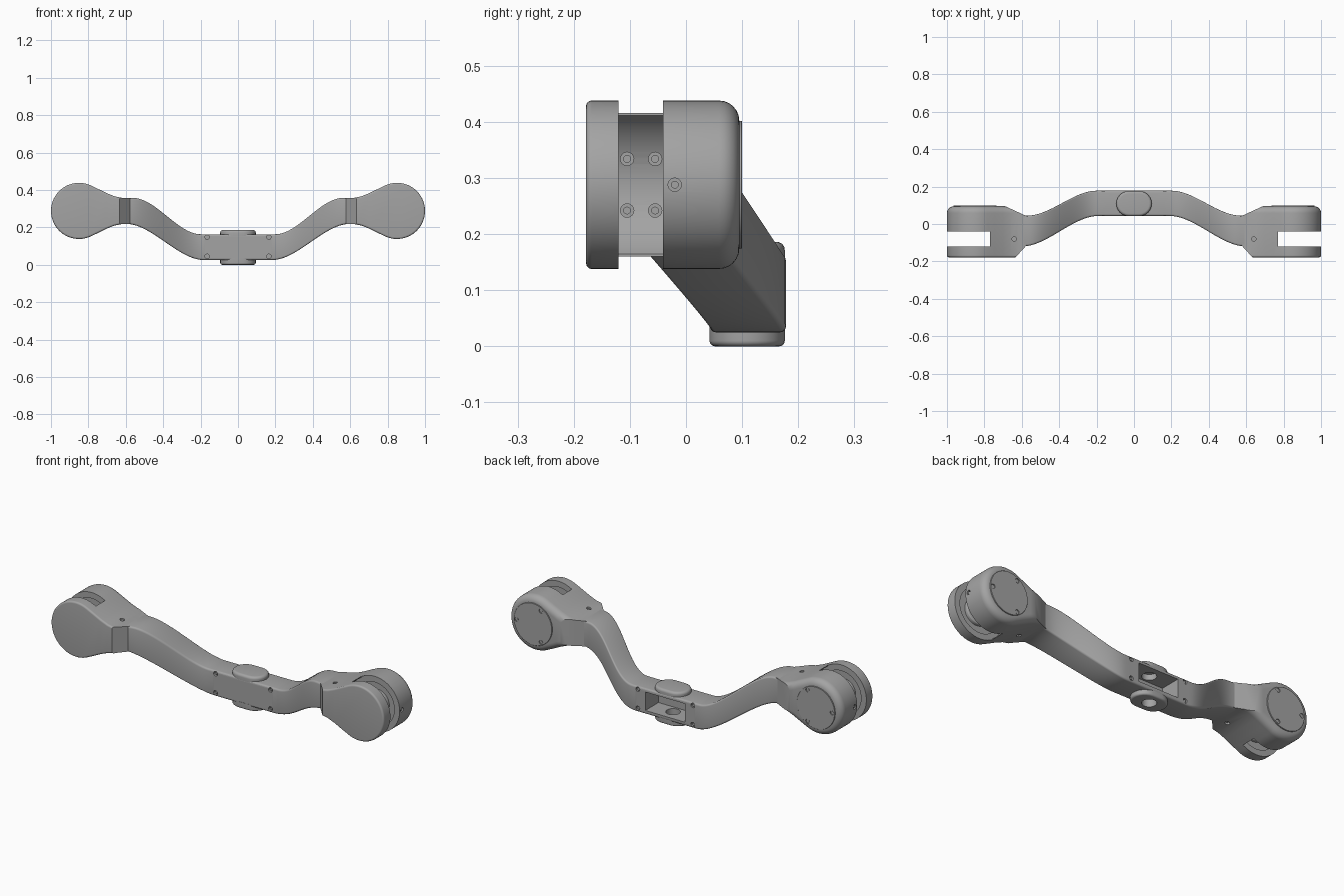
import bpy, bmesh
from math import sin, cos, pi, radians, sqrt, atan2
from mathutils import Vector

if "Cube" in bpy.data.objects:
    bpy.data.objects.remove(bpy.data.objects["Cube"])

grey = bpy.data.materials.new("satin grey")
grey.use_nodes = True
grey.diffuse_color = (0.37, 0.37, 0.37, 1)
grey.node_tree.nodes["Principled BSDF"].inputs["Base Color"].default_value = (0.37, 0.37, 0.37, 1)

AXES = {"x": lambda u, v, p: (p, u, v), "y": lambda u, v, p: (u, p, v), "z": lambda u, v, p: (u, v, p)}


def inset(outline, d):
    """Move a counter-clockwise outline inwards by d."""
    result = []
    n = len(outline)
    for i in range(n):
        a, b, c = (Vector(outline[(i + k) % n]) for k in (-1, 0, 1))
        e, f = (b - a).normalized(), (c - b).normalized()
        n1, n2 = Vector((-e.y, e.x)), Vector((-f.y, f.x))
        result.append(b + (n1 + n2) * (d / (1 + n1.dot(n2))))
    return result


def skin(bm, loops):
    """Join a row of closed loops into a capped solid."""
    rings = [[bm.verts.new(p) for p in loop] for loop in loops]
    for r, s in zip(rings, rings[1:]):
        for i in range(len(r)):
            j = (i + 1) % len(r)
            bm.faces.new((r[i], r[j], s[j], s[i]))
    bm.faces.new(rings[0])
    bm.faces.new(rings[-1])


def loft(bm, outline, axis, levels):
    skin(bm, [[AXES[axis](u, v, p) for u, v in inset(outline, d)] for p, d in levels])


def rounded(lo, hi, r_lo, r_hi, steps=6):
    """Levels for a solid with rounded rims, running from lo to hi."""
    t = [i * pi / 2 / steps for i in range(steps + 1)]
    low = [(lo + r_lo * (1 - sin(a)), r_lo * (1 - cos(a))) for a in reversed(t)] if r_lo else [(lo, 0)]
    high = [(hi - r_hi * (1 - sin(a)), r_hi * (1 - cos(a))) for a in t] if r_hi else [(hi, 0)]
    return low + high


def circle(u, v, r, n=48):
    return [(u + r * cos(2 * pi * i / n), v + r * sin(2 * pi * i / n)) for i in range(n)]


def box(u0, u1, v0, v1):
    return [(u0, v0), (u1, v0), (u1, v1), (u0, v1)]


def finish(name, bm):
    bmesh.ops.recalc_face_normals(bm, faces=bm.faces)
    mesh = bpy.data.meshes.new(name)
    bm.to_mesh(mesh)
    bm.free()
    obj = bpy.data.objects.new(name, mesh)
    bpy.context.collection.objects.link(obj)
    mesh.materials.append(grey)
    return obj


def solid(name, *parts):
    bm = bmesh.new()
    for outline, axis, levels in parts:
        loft(bm, outline, axis, levels)
    return finish(name, bm)


def cut(obj, cutter):
    mod = obj.modifiers.new(cutter.name, "BOOLEAN")
    mod.operation, mod.solver, mod.object = "DIFFERENCE", "EXACT", cutter
    cutter.hide_render = True
    cutter.hide_set(True)


def smooth(obj, mirror=False):
    """Apply the modifiers, mirror if wanted and shade smooth with sharp creases."""
    if mirror:
        obj.modifiers.new("mirror", "MIRROR")
    bpy.ops.object.select_all(action="DESELECT")
    obj.select_set(True)
    bpy.context.view_layer.objects.active = obj
    for mod in list(obj.modifiers):
        bpy.ops.object.modifier_apply(modifier=mod.name)
    bpy.ops.object.shade_smooth_by_angle(angle=radians(32))


def screws(name, target, spots):
    """Counterbore the target at each spot (axis, u, v, surface, outward sign) and seat a screw."""
    bores, heads = [], []
    for axis, u, v, p, s in spots:
        bores.append((circle(u, v, 0.012, 16), axis, [(p - 0.012, 0), (p + 0.012, 0)]))
        heads.append((circle(u, v, 0.007, 12), axis, [(p - s * 0.016, 0), (p - s * 0.004, 0)]))
    cut(target, solid(name + "_bores", *bores))
    return solid(name, *heads)


def ease(x, x0, x1, a, b):
    t = min(max((x - x0) / (x1 - x0), 0), 1)
    return a + (b - a) * t * t * (3 - 2 * t)


# Arm: one rounded rectangular section swept in a double bend
def arm_section(x, r=0.01):
    a = abs(x)
    y0, y1 = ease(a, 0.19, 0.60, 0.043, -0.12), ease(a, 0.20, 0.57, 0.178, 0.045)
    z0, z1 = ease(a, 0.18, 0.60, 0.025, 0.219), ease(a, 0.20, 0.56, 0.163, 0.357)
    corners = [(y0, z0, 1, 1, 180), (y1, z0, -1, 1, 270), (y1, z1, -1, -1, 0), (y0, z1, 1, -1, 90)]
    return [(x, y + sy * r + r * cos(radians(q + k * 22.5)), z + sz * r + r * sin(radians(q + k * 22.5)))
            for y, z, sy, sz, q in corners for k in range(5)]


bm = bmesh.new()
half = [0.18 + 0.42 * i / 28 for i in range(29)]
skin(bm, [arm_section(x) for x in [-x for x in reversed(half)] + half])
arm = finish("arm", bm)

# Open pocket at the back of the arm, with holes up and down
cut(arm, solid("pocket_cutter", (box(-0.12, 0.12, 0.045, 0.145), "y", [(0.065, 0), (0.25, 0)])))
hole = solid("hole_cutter", (circle(0, 0.111, 0.036), "z", [(-0.05, 0), (0.176, 0)]))
cut(arm, hole)
arm_screws = screws("arm_screws", arm, [("y", sx * 0.165, z, p, s) for sx in (-1, 1)
                    for z in (0.045, 0.148) for p, s in ((0.043, -1), (0.178, 1))])

# Oval pads above and below the middle
R = 0.067
oval = [(sx * 0.028 + R * cos(q + k * pi / 12), 0.109 + R * sin(q + k * pi / 12))
        for sx, q in ((1, -pi / 2), (-1, pi / 2)) for k in range(13)]
top_pad = solid("top_pad", (oval, "z", rounded(0.155, 0.186, 0, 0.014)))
bottom_pad = solid("bottom_pad", (oval, "z", rounded(0, 0.035, 0.01, 0)))
cut(top_pad, hole)
cut(bottom_pad, hole)

# Paddle-shaped head
CX, CZ = 0.85, 0.288
neck = [(0.745, 0.116), (0.70, 0.094), (0.66, 0.078), (0.62, 0.07), (0.56, 0.068)]
paddle = [(CX + 0.15 * cos(radians(a)), CZ + 0.15 * sin(radians(a))) for a in range(-115, 116, 5)]
paddle += [(x, CZ + h) for x, h in neck] + [(x, CZ - h) for x, h in reversed(neck)]
bm = bmesh.new()
loft(bm, paddle, "y", rounded(-0.178, 0.095, 0.01, 0.036))
for point, normal in (((0.58, -0.12, 0), (-1, -0.92, 0)), ((0.58, 0.045, 0), (-0.46, 1, 0))):
    cuts = bmesh.ops.bisect_plane(bm, geom=bm.verts[:] + bm.edges[:] + bm.faces[:], plane_co=point,
                                  plane_no=normal, clear_outer=True)["geom_cut"]
    bmesh.ops.holes_fill(bm, edges=[e for e in cuts if isinstance(e, bmesh.types.BMEdge)], sides=0)
head = finish("head", bm)

# Slot open to the outside with a hollow curved end wall
WR, WX = 0.147, 0.77
a0 = atan2(sqrt(WR ** 2 - (CX - WX) ** 2), WX - CX)
wall = [(CX + WR * cos(a), CZ + WR * sin(a)) for a in [a0 + (2 * pi - 2 * a0) * i / 24 for i in range(25)]]
slot = wall + [(WX, 0.05), (1.1, 0.05), (1.1, 0.52), (WX, 0.52)]
cut(head, solid("slot_cutter", (slot, "y", [(-0.12, 0), (-0.041, 0)])))

# Ring-shaped recesses in both faces of the slot
for label, y0, y1 in (("front", -0.142, -0.11), ("back", -0.05, -0.015)):
    cut(head, solid(label + "_recess_cutter", (circle(CX, CZ, 0.118), "y", [(y0, 0), (y1, 0)])))
hubs = solid("hubs", (circle(CX, CZ, 0.07), "y", rounded(-0.15, -0.124, 0, 0.006, 3)),
             (circle(CX, CZ, 0.07), "y", rounded(-0.037, -0.01, 0.006, 0, 3)))

# Round back cover and the head screws
cover = solid("back_cover", (circle(CX, CZ, 0.114), "y", [(0.085, 0), (0.099, 0), (0.1, 0.001)]))
cover_screws = screws("cover_screws", cover, [("y", CX + 0.098 * cos(radians(a)), CZ + 0.098 * sin(radians(a)),
                                               0.1, 1) for a in (0, 120, 240)])
head_screws = screws("head_screws", head,
                     [("x", y, CZ + h, 0.71, 1) for y in (-0.105, -0.055) for h in (-0.046, 0.046)]
                     + [("x", -0.02, CZ, 1.0, 1)]
                     + [("z", 0.64, -0.08, CZ + s * 0.073, s) for s in (-1, 1)])

for obj in (arm, arm_screws, top_pad, bottom_pad):
    smooth(obj)
for obj in (head, hubs, cover, cover_screws, head_screws):
    smooth(obj, mirror=True)
for obj in [o for o in bpy.data.objects if o.name.endswith(("_cutter", "_bores"))]:
    bpy.data.objects.remove(obj)
